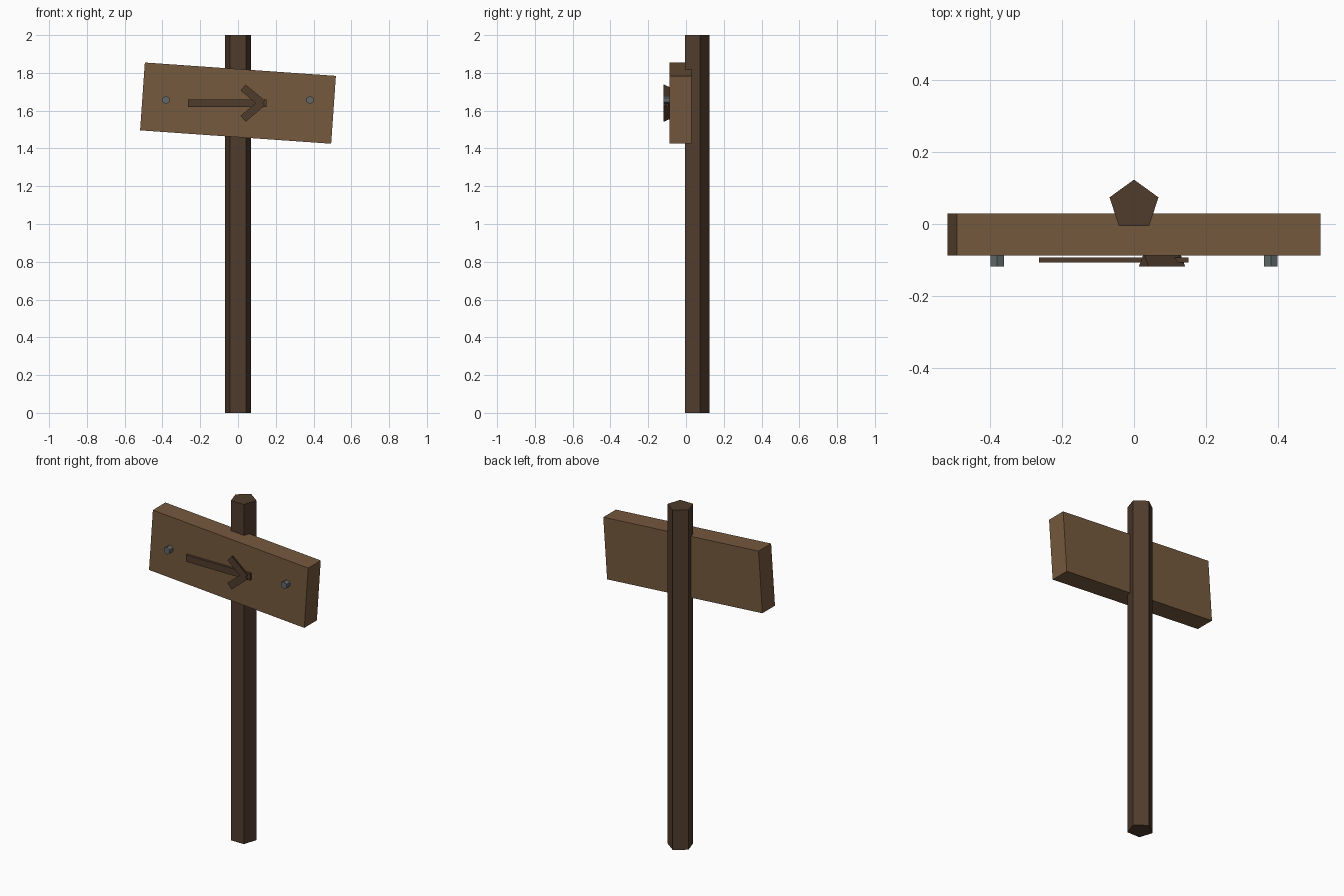
import bpy
from math import radians, pi
from mathutils import Matrix, Vector

if "Cube" in bpy.data.objects:
    bpy.data.objects.remove(bpy.data.objects["Cube"])


def material(name, rgb):
    m = bpy.data.materials.new(name)
    m.diffuse_color = (*rgb, 1)
    m.use_nodes = True
    m.node_tree.nodes["Principled BSDF"].inputs["Base Color"].default_value = m.diffuse_color
    return m


DARK = material("dark_wood", (0.08, 0.045, 0.026))
LIGHT = material("light_wood", (0.18, 0.10, 0.048))
METAL = material("grey_metal", (0.12, 0.14, 0.14))


def box(name, loc, size, mat, tilt=0):
    bpy.ops.mesh.primitive_cube_add(size=1)
    o = bpy.context.object
    o.name = name
    o.data.transform(Matrix.Diagonal((*size, 1)))
    o.location = loc
    o.rotation_euler.y = radians(tilt)
    o.data.materials.append(mat)
    return o


def prism(name, sides, radius, length, loc, axis, ref, mat):
    """Regular prism along axis, with one corner pointing towards ref."""
    bpy.ops.mesh.primitive_cylinder_add(vertices=sides, radius=radius, depth=length)
    o = bpy.context.object
    o.name = name
    z = Vector(axis).normalized()
    y = Vector(ref).normalized()   # first cylinder corner lies on local +y
    x = y.cross(z)
    o.data.transform(Matrix((x, y, z)).transposed().to_4x4())
    o.location = loc
    o.data.materials.append(mat)
    return o


# Five-sided post
prism("post", 5, 0.0715, 2.0, (0, 0.052, 1.0), (0, 0, 1), (0, 1, 0), DARK)

# Tilted sign board
box("board", (0, -0.029, 1.64), (1.014, 0.117, 0.36), LIGHT, tilt=4)

# Arrow shaft
box("arrow_shaft", (-0.056, -0.10, 1.64), (0.416, 0.014, 0.04), DARK)

# Arrow head: two triangular bars, flat side forward
for name, s in (("arrow_head_upper", 1), ("arrow_head_lower", -1)):
    prism(name, 3, 0.024, 0.133, (0.078, -0.106, 1.64 + s * 0.04),
          (0.766, 0, -s * 0.643), (0, 1, 0), DARK)

# Hexagonal bolts
for name, x in (("left_bolt", -0.381), ("right_bolt", 0.381)):
    prism(name, 6, 0.0217, 0.04, (x, -0.098, 1.657), (0, 1, 0), (0, 0, 1), METAL)
